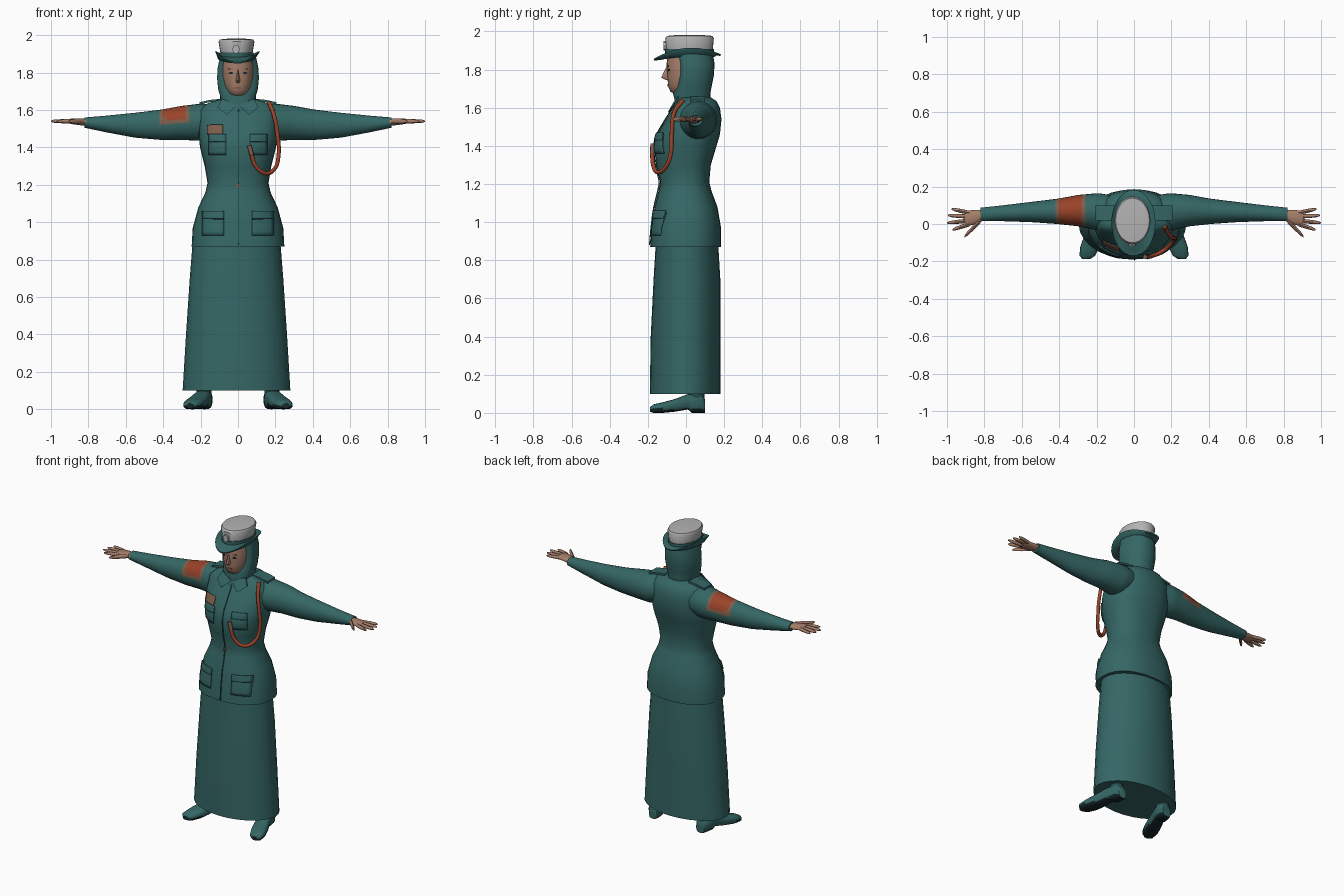
import bpy
import bmesh
from math import cos, sin, pi, radians
from mathutils import Vector

default_cube = bpy.data.objects.get("Cube")
if default_cube:
    bpy.data.objects.remove(default_cube, do_unlink=True)


def material(name, red, green, blue):
    mat = bpy.data.materials.new(name)
    mat.use_nodes = True
    mat.diffuse_color = (red, green, blue, 1)
    shader = next(n for n in mat.node_tree.nodes if n.type == 'BSDF_PRINCIPLED')
    shader.inputs["Base Color"].default_value = (red, green, blue, 1)
    shader.inputs["Roughness"].default_value = 0.8
    return mat


TEAL = material("uniform teal", 0.035, 0.135, 0.13)
DARK_TEAL = material("seam dark teal", 0.018, 0.075, 0.075)
SOLE = material("sole near black", 0.008, 0.02, 0.022)
SKIN = material("skin", 0.38, 0.21, 0.145)
ORANGE = material("cord orange red", 0.32, 0.055, 0.022)
BROWN = material("patch brown", 0.2, 0.11, 0.07)
WHITE = material("cap grey white", 0.45, 0.45, 0.45)
LIPS = material("lips", 0.25, 0.09, 0.07)


def finish(obj, angle=45):
    bpy.ops.object.select_all(action='DESELECT')
    obj.select_set(True)
    bpy.context.view_layer.objects.active = obj
    bpy.ops.object.shade_smooth_by_angle(angle=radians(angle))
    return obj


def skin(name, rings, mats, rule=None, closed=True, caps=True, angle=45):
    """Join rings of points into a surface; rule picks a material per face."""
    bm = bmesh.new()
    rows = [[bm.verts.new(p) for p in ring] for ring in rings]
    count = len(rows[0])
    for low, high in zip(rows, rows[1:]):
        for i in range(count if closed else count - 1):
            j = (i + 1) % count
            bm.faces.new((low[i], low[j], high[j], high[i]))
    if caps:
        bm.faces.new(rows[0])
        bm.faces.new(rows[-1])
    bmesh.ops.recalc_face_normals(bm, faces=bm.faces)
    if rule:
        for face in bm.faces:
            face.material_index = rule(face.calc_center_median())
    mesh = bpy.data.meshes.new(name)
    bm.to_mesh(mesh)
    bm.free()
    for mat in mats:
        mesh.materials.append(mat)
    obj = bpy.data.objects.new(name, mesh)
    bpy.context.collection.objects.link(obj)
    return finish(obj, angle)


def oval(sides=28, power=2.0):
    """Unit superellipse."""
    def bend(v):
        return abs(v) ** (2 / power) * (1 if v > 0 else -1)
    return [(bend(cos(2 * pi * i / sides)), bend(sin(2 * pi * i / sides)))
            for i in range(sides)]


def at(rows, t):
    """Interpolate a profile table on its first column."""
    for a, b in zip(rows, rows[1:]):
        if min(a[0], b[0]) <= t <= max(a[0], b[0]):
            f = (t - a[0]) / (b[0] - a[0])
            return [p + (q - p) * f for p, q in zip(a, b)]
    return rows[-1]


def upright(name, rows, mats, power=2.0, cx=0.0, rule=None, angle=45):
    """Loft upward; row = height, half width, front y, back y."""
    rings = [[(cx + u * w, (v * (back if v > 0 else -front)), z)
              for u, v in oval(power=power)] for z, w, front, back in rows]
    return skin(name, rings, mats, rule, angle=angle)


def sideways(name, rows, mats, side=1, rule=None, sides=20):
    """Loft outward along x; row = x, y min, y max, z min, z max."""
    rings = [[(side * x, (a + b) / 2 + u * (b - a) / 2, (c + d) / 2 + v * (d - c) / 2)
              for u, v in oval(sides)] for x, a, b, c, d in rows]
    return skin(name, rings, mats, rule)


# Skirt and jacket
upright("skirt", [(0.1, 0.288, -0.19, 0.18), (0.4, 0.27, -0.185, 0.18),
                  (0.7, 0.25, -0.17, 0.18), (0.95, 0.23, -0.155, 0.165)],
        [TEAL], cx=-0.008)
JACKET = [(0.87, 0.248, -0.188, 0.184), (0.97, 0.242, -0.18, 0.184),
          (1.08, 0.212, -0.165, 0.165), (1.16, 0.174, -0.145, 0.135),
          (1.21, 0.163, -0.135, 0.122), (1.3, 0.178, -0.157, 0.13),
          (1.4, 0.203, -0.168, 0.16), (1.46, 0.21, -0.152, 0.178),
          (1.54, 0.208, -0.105, 0.186), (1.6, 0.2, -0.065, 0.178),
          (1.635, 0.165, -0.045, 0.16), (1.655, 0.1, -0.03, 0.13)]
POWER = 2.3
upright("jacket", JACKET, [TEAL], POWER)


def chest_patch(name, x0, x1, z0, z1, mat, lift=0.004, cuts=6):
    """Thin plate that follows the jacket front."""
    rings = []
    for j in range(cuts + 1):
        z = z0 + (z1 - z0) * j / cuts
        _, w, front, _ = at(JACKET, z)
        ring = []
        for i in range(cuts + 1):
            x = x0 + (x1 - x0) * i / cuts
            depth = (1 - min(1, abs(x / w)) ** POWER) ** (1 / POWER)
            ring.append((x, front * depth - lift, z))
        rings.append(ring)
    obj = skin(name, rings, [mat], closed=False, caps=False)
    solid = obj.modifiers.new("thickness", 'SOLIDIFY')
    solid.thickness = 0.006
    solid.offset = 0


# Jacket front details
chest_patch("front_seam", 0.0, 0.005, 0.88, 1.6, DARK_TEAL, cuts=30)
chest_patch("belt_clasp", -0.008, 0.008, 1.185, 1.205, LIPS)
chest_patch("chest_badge", -0.165, -0.08, 1.47, 1.52, BROWN, 0.008)
for side, label in ((1, "left"), (-1, "right")):
    for part, inner, outer, low, high in (("chest_pocket", 0.065, 0.155, 1.36, 1.46),
                                          ("hip_pocket", 0.075, 0.19, 0.93, 1.05)):
        xs = sorted((side * inner, side * outer))
        chest_patch(f"{label}_{part}", *xs, low, high, TEAL, 0.005)
        chest_patch(f"{label}_{part}_flap", *xs, high - 0.03, high + 0.01, TEAL, 0.011)
        chest_patch(f"{label}_{part}_seam", *xs, high - 0.034, high - 0.03, DARK_TEAL, 0.009)

# Arms, hands, epaulettes and feet
SLEEVE = [(0.1, -0.01, 0.15, 1.47, 1.62), (0.19, -0.035, 0.165, 1.435, 1.635),
          (0.3, -0.012, 0.155, 1.44, 1.622), (0.41, 0, 0.135, 1.44, 1.602),
          (0.55, 0.01, 0.118, 1.452, 1.585), (0.7, 0.015, 0.1, 1.48, 1.57),
          (0.82, 0.015, 0.087, 1.505, 1.56)]
FINGERS = [("little", 0.06, 0.975, 0.08), ("ring", 0.04, 0.995, 0.046),
           ("middle", 0.018, 1.0, 0.006), ("index", -0.002, 0.97, -0.03)]
SHOE = [(0.1, 0.175, 0.03, 0, 0.07), (0.08, 0.178, 0.042, 0, 0.1),
        (0.03, 0.185, 0.044, 0, 0.1), (0.01, 0.192, 0.042, 0.018, 0.098),
        (-0.06, 0.215, 0.05, 0.006, 0.072), (-0.12, 0.235, 0.052, 0, 0.056),
        (-0.17, 0.25, 0.042, 0, 0.045), (-0.188, 0.255, 0.02, 0.005, 0.03)]


def armband(c):
    if -0.41 < c.x < -0.265 and c.z > 1.53:
        inside = -0.39 < c.x < -0.285 and c.z > 1.55
        return 1 if inside else 2
    return 0


def finger(name, side, x0, y0, x1, y1, r):
    rows = []
    for f, k in ((0, 1), (0.5, 1), (0.85, 0.8), (1, 0.35)):
        x, y, z = x0 + (x1 - x0) * f, y0 + (y1 - y0) * f, 1.54
        rows.append((x, y - r * k, y + r * k, z - r * k, z + r * k))
    sideways(name, rows, [SKIN], side, sides=8)


for side, label in ((1, "left"), (-1, "right")):
    steps = [0.1 + 0.02 * i for i in range(37)]
    sideways(f"{label}_sleeve", [at(SLEEVE, x) for x in steps], [TEAL, ORANGE, BROWN],
             side, armband if side < 0 else None, 28)
    sideways(f"{label}_palm", [(0.79, 0.025, 0.075, 1.518, 1.553),
                               (0.84, 0.002, 0.076, 1.518, 1.555),
                               (0.89, -0.012, 0.072, 1.525, 1.555),
                               (0.905, -0.005, 0.066, 1.53, 1.55)], [SKIN], side)
    for part, y0, x1, y1 in FINGERS:
        finger(f"{label}_{part}_finger", side, 0.88, y0, x1, y1, 0.011)
    finger(f"{label}_thumb", side, 0.82, 0.02, 0.905, -0.066, 0.014)

    # Shoulder strap
    strap = [[(side * x, y, z + h) for y, h in ((0.02, 0), (0.1, 0), (0.1, 0.012), (0.02, 0.012))]
             for x, z in ((0.09, 1.648), (0.15, 1.642), (0.205, 1.63))]
    skin(f"{label}_epaulette", strap, [TEAL], angle=30)

    # Pointed collar leaf
    leaf = [[(side * x, y - d, z) for x, y, z in points] for d in (0, 0.008)
            for points in [((0.005, -0.06, 1.625), (0.085, -0.035, 1.66),
                            (0.11, -0.055, 1.615), (0.06, -0.088, 1.575))]]
    skin(f"{label}_collar", leaf, [TEAL], angle=30)

    # Shoe with dark sole, and ankle
    rings = [[(side * (cx + u * w), y, (low + high) / 2 + v * (high - low) / 2)
              for u, v in oval(16, 3)] for y, cx, w, low, high in SHOE]
    skin(f"{label}_shoe", rings, [TEAL, SOLE], lambda c: int(c.z < 0.022))
    ankle = [[(side * 0.182 + u * 0.04, 0.052 + v * 0.044, z) for u, v in oval(12)]
             for z in (0.06, 0.16)]
    skin(f"{label}_ankle", ankle, [DARK_TEAL])

# Head scarf and face
upright("head_scarf", [(1.59, 0.07, -0.075, 0.11), (1.635, 0.095, -0.058, 0.13),
                       (1.675, 0.095, -0.068, 0.128), (1.71, 0.106, -0.05, 0.134),
                       (1.77, 0.112, -0.04, 0.146), (1.83, 0.108, -0.04, 0.15),
                       (1.89, 0.095, -0.06, 0.14)], [TEAL], 2.2)
FACE = [(1.672, 0.03, -0.06, 0.02), (1.685, 0.052, -0.082, 0.02),
        (1.71, 0.066, -0.093, 0.02), (1.74, 0.076, -0.096, 0.02),
        (1.78, 0.083, -0.098, 0.02), (1.83, 0.084, -0.102, 0.02),
        (1.88, 0.078, -0.095, 0.02)]
upright("face", FACE, [SKIN], 2.2)
upright("nose", [(1.745, 0.016, -0.105, -0.08), (1.758, 0.018, -0.13, -0.08),
                 (1.79, 0.011, -0.116, -0.08), (1.82, 0.007, -0.1, -0.08)], [SKIN])


def face_plate(name, x, z, w, h, mat):
    front = at(FACE, z)[2] * (1 - abs(x / 0.083) ** 2.2) ** (1 / 2.2)
    rings = [[(x + u * w, front + d, z + v * h) for u, v in oval(12)] for d in (-0.003, 0.005)]
    skin(name, rings, [mat])


face_plate("mouth", 0, 1.718, 0.022, 0.006, LIPS)
for side, label in ((1, "left"), (-1, "right")):
    face_plate(f"{label}_eye", side * 0.036, 1.798, 0.013, 0.005, SOLE)
    face_plate(f"{label}_eyebrow", side * 0.036, 1.82, 0.018, 0.003, BROWN)


# Hat: curled brim, band, pale crown
def hat_ring(w, front, back, z, curl=0.0, cx=-0.008):
    mid, depth = (front + back) / 2, (back - front) / 2
    return [(cx + u * w, mid + v * depth, z + curl * u * u + 0.012 * v * (curl > 0))
            for u, v in oval(32)]


brim = [hat_ring(0.08, -0.1, 0.14, 1.89), hat_ring(0.1, -0.14, 0.162, 1.876, 0.02),
        hat_ring(0.118, -0.17, 0.183, 1.868, 0.046, -0.003),
        hat_ring(0.116, -0.168, 0.181, 1.86, 0.046, -0.003),
        hat_ring(0.1, -0.135, 0.16, 1.862, 0.012), hat_ring(0.08, -0.1, 0.14, 1.862)]
skin("hat_brim", brim, [TEAL], angle=60)
skin("hat_band", [hat_ring(0.089, -0.108, 0.146, 1.865),
                  hat_ring(0.091, -0.11, 0.147, 1.908)], [TEAL])
skin("hat_crown", [hat_ring(0.085, -0.104, 0.14, 1.9), hat_ring(0.096, -0.109, 0.146, 1.965),
                   hat_ring(0.09, -0.1, 0.138, 1.977), hat_ring(0.05, -0.055, 0.09, 1.981)],
     [WHITE], angle=40)
badge = [[(-0.01 + u * 0.02, y, 1.925 + v * 0.024) for u, v in oval(8)] for y in (-0.118, -0.1)]
skin("hat_badge", badge, [WHITE], angle=20)


# Looped cord on the left chest
def cord(name, points, radius, mat):
    curve = bpy.data.curves.new(name, 'CURVE')
    curve.dimensions = '3D'
    curve.bevel_depth = radius
    curve.bevel_resolution = 2
    curve.use_fill_caps = True
    curve.resolution_u = 6
    spline = curve.splines.new('BEZIER')
    spline.bezier_points.add(len(points) - 1)
    for knot, point in zip(spline.bezier_points, points):
        knot.co = Vector(point)
        knot.handle_left_type = knot.handle_right_type = 'AUTO'
    curve.materials.append(mat)
    obj = bpy.data.objects.new(name, curve)
    bpy.context.collection.objects.link(obj)
    bpy.ops.object.select_all(action='DESELECT')
    obj.select_set(True)
    bpy.context.view_layer.objects.active = obj
    bpy.ops.object.convert(target='MESH')
    finish(bpy.context.object, 60)


cord("shoulder_cord", [(0.165, -0.015, 1.64), (0.19, -0.06, 1.58), (0.212, -0.075, 1.46),
                       (0.217, -0.08, 1.36), (0.195, -0.11, 1.285), (0.145, -0.15, 1.262),
                       (0.095, -0.172, 1.3), (0.072, -0.178, 1.36)], 0.011, ORANGE)
cord("cord_tassel", [(0.073, -0.177, 1.36), (0.06, -0.175, 1.41)], 0.012, BROWN)
